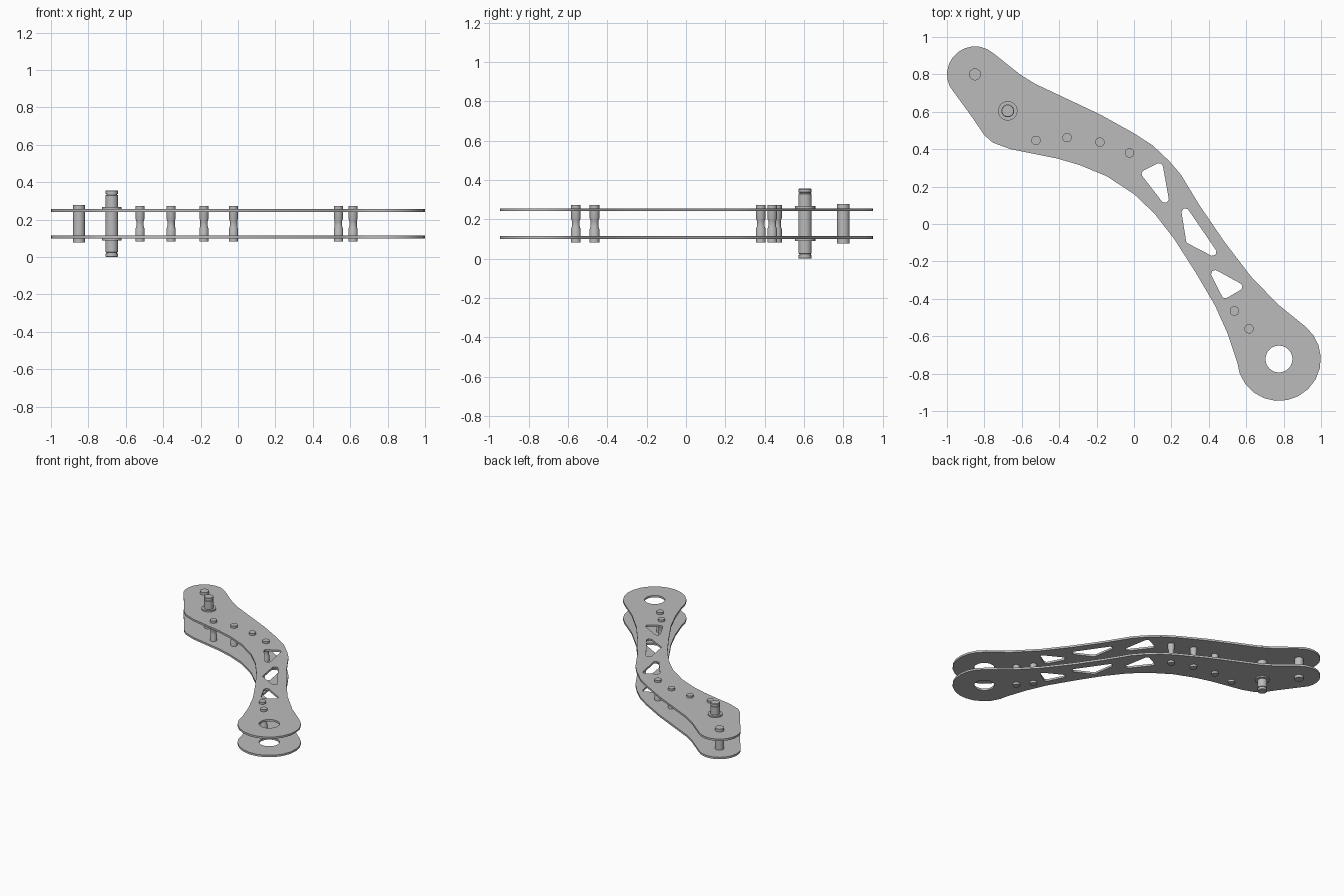
import bpy, bmesh
from math import pi, cos, sin, tan, radians
from mathutils import Vector

default_cube = bpy.data.objects.get("Cube")
if default_cube:
    bpy.data.objects.remove(default_cube)

# One bare metal colour for everything
metal = bpy.data.materials.new("grey_metal")
metal.use_nodes = True
grey = (0.5, 0.5, 0.5, 1)
metal.diffuse_color = grey
metal.node_tree.nodes["Principled BSDF"].inputs["Base Color"].default_value = grey

MID = 0.178  # height of the plane halfway between the two plates


def arc(centre, radius, start, end, steps):
    """Points along an arc, angles in degrees."""
    points = []
    for i in range(steps + 1):
        angle = radians(start + (end - start) * i / steps)
        points.append(Vector((centre[0] + radius * cos(angle), centre[1] + radius * sin(angle))))
    return points


def rounded_polygon(corners, radius, steps=4):
    """Polygon whose corners are replaced by fillet arcs."""
    corners = [Vector(c) for c in corners]
    points = []
    for i, corner in enumerate(corners):
        to_previous = (corners[i - 1] - corner).normalized()
        to_next = (corners[(i + 1) % len(corners)] - corner).normalized()
        half = to_previous.angle(to_next) / 2
        setback = radius / tan(half)
        centre = corner + (to_previous + to_next).normalized() * radius / sin(half)
        first = corner + to_previous * setback - centre
        last = corner + to_next * setback - centre
        for k in range(steps + 1):
            spoke = first.lerp(last, k / steps).normalized() * radius
            points.append(centre + spoke)
    return points


def finish(name, mesh):
    mesh.materials.clear()
    mesh.materials.append(metal)
    obj = bpy.data.objects.new(name, mesh)
    bpy.context.collection.objects.link(obj)
    bpy.ops.object.select_all(action='DESELECT')
    obj.select_set(True)
    bpy.context.view_layer.objects.active = obj
    bpy.ops.object.shade_smooth_by_angle(angle=radians(30))
    return obj


def plate(name, loops, height, thickness):
    """Flat plate: the first loop is the outline, the others are holes."""
    curve = bpy.data.curves.new(name, 'CURVE')
    curve.dimensions = '2D'
    curve.fill_mode = 'BOTH'
    curve.extrude = thickness / 2
    for loop in loops:
        spline = curve.splines.new('POLY')
        spline.points.add(len(loop) - 1)
        for point, place in zip(spline.points, loop):
            point.co = (place[0], place[1], 0, 1)
        spline.use_cyclic_u = True
    helper = bpy.data.objects.new(name + "_outline", curve)
    bpy.context.collection.objects.link(helper)
    graph = bpy.context.evaluated_depsgraph_get()
    mesh = bpy.data.meshes.new_from_object(helper.evaluated_get(graph))
    bpy.data.objects.remove(helper)
    bm = bmesh.new()
    bm.from_mesh(mesh)
    bmesh.ops.remove_doubles(bm, verts=bm.verts, dist=0.0001)
    bmesh.ops.recalc_face_normals(bm, faces=bm.faces)
    bm.to_mesh(mesh)
    bm.free()
    finish(name, mesh).location.z = height


def turned_pin(name, place, half_profile, sides=24):
    """Lathed pin, mirrored about the middle plane; profile is (radius, height)."""
    upper = list(half_profile)
    profile = [(r, -h) for r, h in reversed(upper)] + upper
    bm = bmesh.new()
    rings = []
    for radius, height in profile:
        rings.append([bm.verts.new((p.x, p.y, height))
                      for p in arc((0, 0), radius, 0, 360, sides)[:-1]])
    for low, high in zip(rings, rings[1:]):
        for i in range(sides):
            j = (i + 1) % sides
            bm.faces.new((low[i], low[j], high[j], high[i]))
    bm.faces.new(reversed(rings[0]))
    bm.faces.new(rings[-1])
    mesh = bpy.data.meshes.new(name)
    bm.to_mesh(mesh)
    bm.free()
    finish(name, mesh).location = (place[0], place[1], MID)


# Arm outline: a round at each end joined by two flowing edges
small_end, big_end = (-0.85, 0.8), (0.775, -0.722)
lower_edge = [(.5, -.585), (.433, -.435), (.33, -.26), (.215, -.08), (.11, .055),
              (0, .16), (-.145, .255), (-.29, .315), (-.41, .35), (-.66, .4),
              (-.755, .435), (-.8, .475), (-.865, .57)]
upper_edge = [(-.61, .8), (-.53, .75), (-.18, .585), (0, .485), (.1, .42), (.19, .335),
              (.25, .265), (.35, .1), (.487, -.1), (.625, -.28), (.77, -.43)]
outline = (arc(small_end, 0.15, 205, 48, 10) + upper_edge
           + arc(big_end, 0.224, 52, -176, 14) + lower_edge)

# Lightening windows and the pivot hole
windows = [[(.03, .275), (.15, .335), (.2, .055)],
           [(.24, .15), (.483, -.205), (.28, -.1)],
           [(.385, -.217), (.6, -.335), (.48, -.405)]]
holes = [rounded_polygon(w, 0.02) for w in windows]
holes.append(arc(big_end, 0.072, 0, 360, 24)[:-1])

for name, side in (("lower_plate", -1), ("upper_plate", 1)):
    plate(name, [outline] + holes, MID + side * 0.071, 0.015)

# Waisted spacers between the plates
spacer_profile = [(.02, .015), (.025, .028), (.025, .095)]
spacers = [(-.524, .447), (-.358, .462), (-.182, .438), (-.024, .38),
           (.537, -.465), (.615, -.56)]
for number, place in enumerate(spacers, 1):
    turned_pin("spacer_%d" % number, place, spacer_profile)

# Plain pin at the small end
turned_pin("end_pin", small_end, [(.032, .1)])

# Main axle with collars against the plates and a ring groove near each tip
turned_pin("main_axle", (-.675, .605),
           [(.034, .077), (.052, .077), (.052, .089), (.034, .089), (.034, .152),
            (.029, .153), (.029, .159), (.034, .16), (.034, .174), (.031, .178)])
